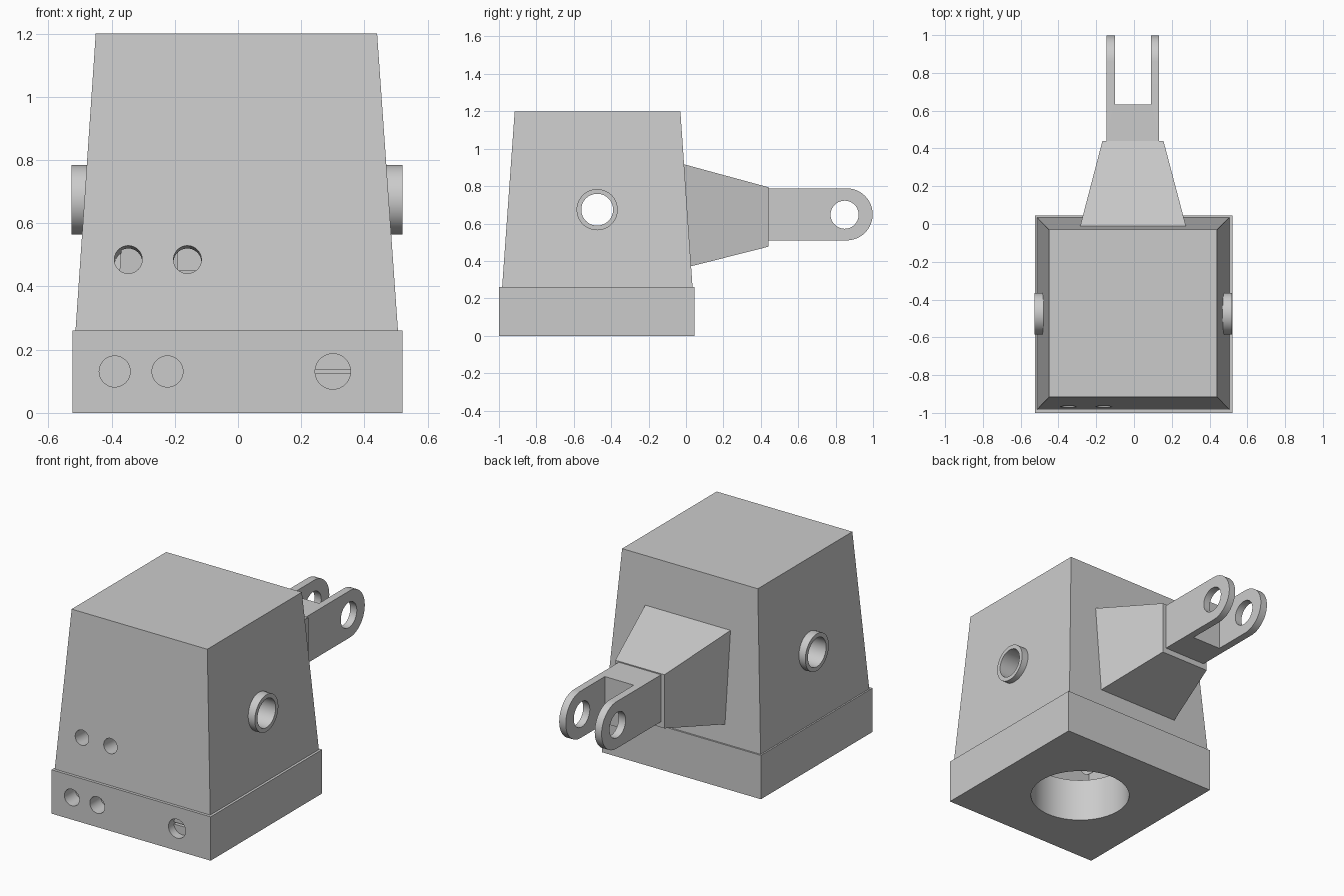
import bpy, math
from mathutils import Vector, Matrix

cube = bpy.data.objects.get("Cube")
if cube:
    bpy.data.objects.remove(cube, do_unlink=True)

grey = bpy.data.materials.new("plain grey")
grey.use_nodes = True
colour = (0.6, 0.6, 0.6, 1)
grey.diffuse_color = colour
grey.node_tree.nodes["Principled BSDF"].inputs["Base Color"].default_value = colour

CY = -0.475  # middle of the housing in y


def add(name, verts, faces):
    mesh = bpy.data.meshes.new(name)
    mesh.from_pydata(verts, [], faces)
    mesh.materials.append(grey)
    obj = bpy.data.objects.new(name, mesh)
    bpy.context.collection.objects.link(obj)
    return obj


def loft(name, ring_a, ring_b):
    """Closed solid between two matching rings of points."""
    n = len(ring_a)
    faces = [tuple(reversed(range(n))), tuple(range(n, 2 * n))]
    faces += [(i, (i + 1) % n, n + (i + 1) % n, n + i) for i in range(n)]
    obj = add(name, list(ring_a) + list(ring_b), faces)
    # Consistent outward normals
    import bmesh
    bm = bmesh.new()
    bm.from_mesh(obj.data)
    bmesh.ops.recalc_face_normals(bm, faces=bm.faces)
    bm.to_mesh(obj.data)
    bm.free()
    return obj


def rect_z(x0, x1, y0, y1, z):
    return [(x0, y0, z), (x1, y0, z), (x1, y1, z), (x0, y1, z)]


def rect_y(x0, x1, z0, z1, y):
    return [(x0, y, z0), (x1, y, z0), (x1, y, z1), (x0, y, z1)]


def box(name, x0, x1, y0, y1, z0, z1):
    return loft(name, rect_z(x0, x1, y0, y1, z0), rect_z(x0, x1, y0, y1, z1))


def rod(name, start, end, radius, sides=64):
    """Cylinder between two points."""
    a, b = Vector(start), Vector(end)
    turn = (b - a).to_track_quat('Z', 'Y')
    ring = [turn @ Vector((radius * math.cos(t), radius * math.sin(t), 0))
            for t in (2 * math.pi * i / sides for i in range(sides))]
    return loft(name, [a + p for p in ring], [b + p for p in ring])


def cut(target, cutter):
    mod = target.modifiers.new("cut", 'BOOLEAN')
    mod.operation = 'DIFFERENCE'
    mod.solver = 'EXACT'
    mod.object = cutter
    bpy.context.view_layer.objects.active = target
    bpy.ops.object.modifier_apply(modifier=mod.name)
    bpy.data.objects.remove(cutter, do_unlink=True)


# Base plinth with a round well and recessed front holes
base = box("base_plinth", -0.523, 0.521, -1.0, 0.045, 0, 0.26)
cut(base, rod("well_cutter", (0, CY, -0.1), (0, CY, 0.4), 0.278))
for x, r in ((-0.39, 0.049), (-0.223, 0.049), (0.3, 0.056)):
    cut(base, rod("hole_cutter", (x, -1.1, 0.131), (x, -0.9, 0.131), r))
slot_screw = rod("slot_screw", (0.3, -0.95, 0.131), (0.3, -0.89, 0.131), 0.056)
cut(slot_screw, box("slot_cutter", 0.2, 0.4, -1.0, -0.925, 0.125, 0.137))

# Tapered hollow housing
housing = loft("housing", rect_z(-0.514, 0.506, -0.983, 0.035, 0.26),
               rect_z(-0.45, 0.44, -0.916, -0.03, 1.2))
cut(housing, loft("cavity_cutter", rect_z(-0.39, 0.38, -0.86, -0.09, 0.2),
                  rect_z(-0.33, 0.32, -0.8, -0.15, 1.08)))
cut(housing, rod("axle_cutter", (-1, CY, 0.674), (1, CY, 0.674), 0.085))
cut(housing, box("rear_opening_cutter", -0.19, 0.18, -0.2, 0.1, 0.45, 0.83))
# Sight holes run square to the sloping front wall
inward = Vector((0, 0.997, -0.071))
for x in (-0.347, -0.16):
    mouth = Vector((x, -0.967, 0.485))
    cut(housing, rod("sight_cutter", mouth - inward * 0.1, mouth + inward * 0.25, 0.044))

# Side bearing rings
rings = []
for side, outer, inner in (("left", 0.52, 0.42), ("right", -0.527, -0.43)):
    ring = rod(side + "_bearing_ring", (inner, CY, 0.674), (outer, CY, 0.674), 0.11)
    cut(ring, rod("bore_cutter", (-1, CY, 0.674), (1, CY, 0.674), 0.085))
    rings.append(ring)

# Tapered neck on the back, hollow where it meets the housing
neck = loft("neck", rect_y(-0.29, 0.28, 0.357, 0.922, -0.03),
            rect_y(-0.167, 0.156, 0.476, 0.794, 0.44))
cut(neck, box("neck_cutter", -0.19, 0.18, -0.2, 0.2, 0.45, 0.83))

# Fork: rounded bar with a slot and a pin hole
z_mid, r_end, y_end = 0.649, 0.139, 0.859
outline = [(0.43, z_mid - r_end)]
for i in range(33):
    t = -math.pi / 2 + math.pi * i / 32
    outline.append((y_end + r_end * math.cos(t), z_mid + r_end * math.sin(t)))
outline.append((0.43, z_mid + r_end))
fork = loft("fork", [(-0.145, y, z) for y, z in outline],
            [(0.133, y, z) for y, z in outline])
cut(fork, box("fork_gap_cutter", -0.1, 0.09, 0.632, 1.2, 0.3, 1.0))
cut(fork, rod("pin_cutter", (-0.5, 0.848, 0.647), (0.5, 0.848, 0.647), 0.075))

# Smooth round walls, sharp edges
for obj in (base, slot_screw, housing, neck, fork, *rings):
    bpy.ops.object.select_all(action='DESELECT')
    obj.select_set(True)
    bpy.context.view_layer.objects.active = obj
    bpy.ops.object.shade_smooth_by_angle(angle=math.radians(30))
